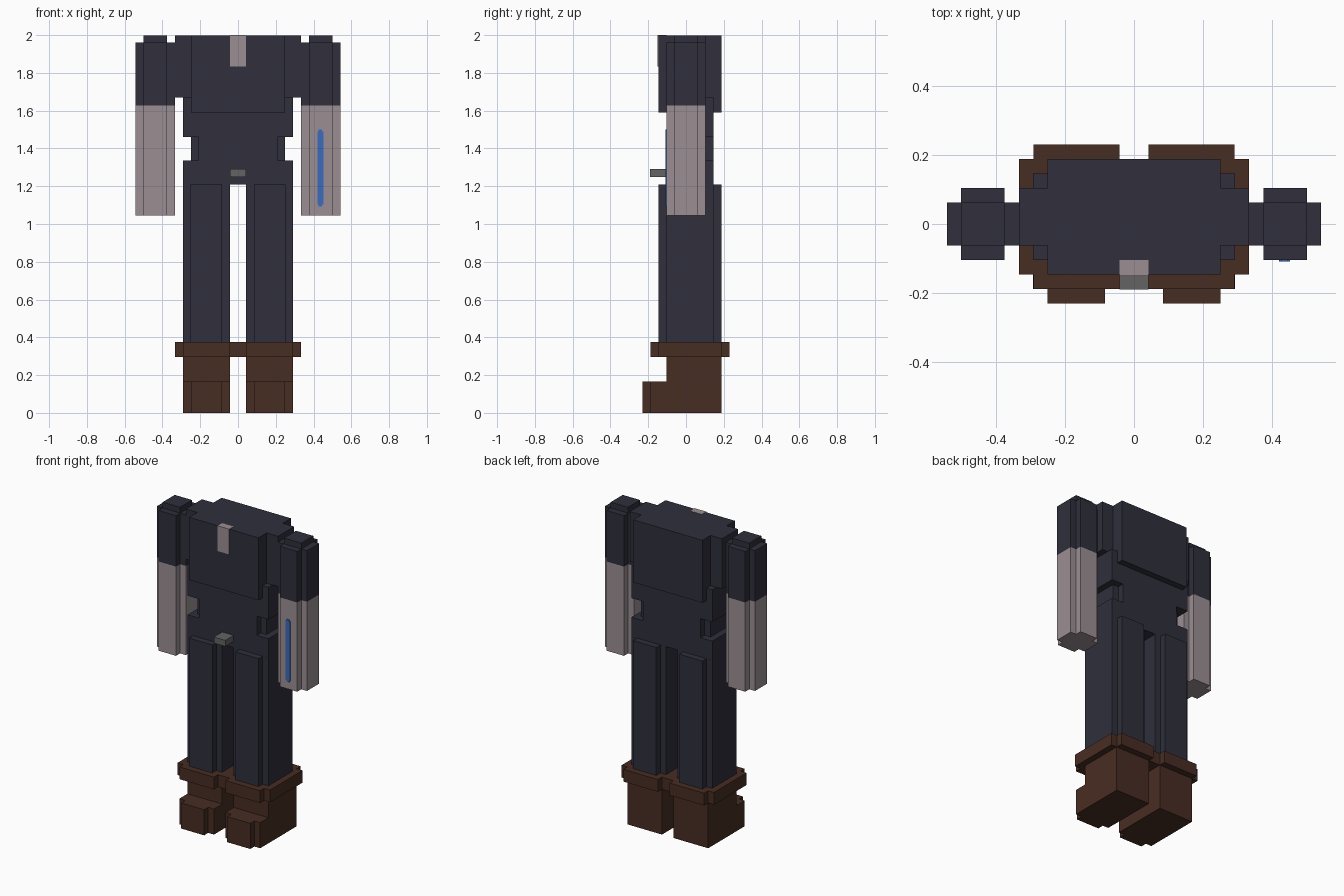
import bpy
import bmesh

cube = bpy.data.objects.get("Cube")
if cube:
    bpy.data.objects.remove(cube, do_unlink=True)


def material(name, r, g, b):
    m = bpy.data.materials.new(name)
    m.use_nodes = True
    m.diffuse_color = (r, g, b, 1)
    m.node_tree.nodes["Principled BSDF"].inputs["Base Color"].default_value = (r, g, b, 1)
    return m


CLOTH = material("dark blue cloth", 0.029, 0.028, 0.046)
PALE = material("pale skin", 0.33, 0.275, 0.295)
LEATHER = material("brown leather", 0.064, 0.026, 0.017)
METAL = material("grey metal", 0.125, 0.125, 0.125)
BLUE = material("blue stripe", 0.045, 0.147, 0.5)

U = 0.0417  # edge of one block


def prism(name, mat, x, y, z, step=(0, 0), axis="z"):
    """Box between the given ranges; step cuts square notches from the four
    corners of the section across the axis, giving a cross-shaped outline."""
    (u0, u1), (v0, v1) = (x, y) if axis == "z" else (x, z)
    w0, w1 = z if axis == "z" else y
    a, b = step
    if a:
        outline = [(u0 + a, v0), (u1 - a, v0), (u1 - a, v0 + b), (u1, v0 + b),
                   (u1, v1 - b), (u1 - a, v1 - b), (u1 - a, v1), (u0 + a, v1),
                   (u0 + a, v1 - b), (u0, v1 - b), (u0, v0 + b), (u0 + a, v0 + b)]
    else:
        outline = [(u0, v0), (u1, v0), (u1, v1), (u0, v1)]
    bm = bmesh.new()
    rings = [[bm.verts.new((u, v, w) if axis == "z" else (u, w, v))
              for u, v in outline] for w in (w0, w1)]
    bm.faces.new(rings[0])
    bm.faces.new(rings[1])
    n = len(outline)
    for i in range(n):
        j = (i + 1) % n
        bm.faces.new((rings[0][i], rings[0][j], rings[1][j], rings[1][i]))
    bmesh.ops.recalc_face_normals(bm, faces=bm.faces)
    mesh = bpy.data.meshes.new(name)
    bm.to_mesh(mesh)
    bm.free()
    mesh.materials.append(mat)
    obj = bpy.data.objects.new(name, mesh)
    bpy.context.collection.objects.link(obj)
    return obj


# Torso
BODY_Y = (-0.104, 0.146)
prism("chest", CLOTH, (-0.25, 0.25), (-0.146, 0.188), (1.59, 1.998))
prism("shoulders", CLOTH, (-0.333, 0.333), (-0.062, 0.104), (1.67, 1.998))
prism("ribs", CLOTH, (-0.292, 0.292), BODY_Y, (1.46, 1.67))
prism("waist", CLOTH, (-0.25, 0.25), BODY_Y, (1.335, 1.46), (U, U))
prism("hips", CLOTH, (-0.292, 0.292), BODY_Y, (1.21, 1.335))
prism("buckle", METAL, (-U, U), (-0.19, -0.1), (1.25, 1.29))
prism("open_collar", PALE, (-U, U), (-0.15, -0.104), (1.835, 2.0))

# Limbs, once per side
for side, s in (("left", 1), ("right", -1)):
    def limb(part, mat, x, y, z, step=(0, 0)):
        prism(f"{side}_{part}", mat, sorted((s * x[0], s * x[1])), y, z, step)

    ARM_X, ARM_Y = (0.333, 0.542), (-0.104, 0.104)
    limb("forearm", PALE, ARM_X, ARM_Y, (1.045, 1.627), (U, U))
    limb("sleeve", CLOTH, ARM_X, ARM_Y, (1.627, 1.96), (U, U))
    limb("shoulder_cap", CLOTH, (0.375, 0.5), (-0.062, 0.062), (1.96, 1.998))

    LEG_X = (U, 0.292)
    limb("leg", CLOTH, LEG_X, (-0.146, 0.188), (0.3, 1.21), (U, U))
    limb("boot_cuff", LEATHER, (0, 0.333), (-0.188, 0.23), (0.295, 0.375), (U, U))
    limb("boot_shaft", LEATHER, LEG_X, (-0.104, 0.188), (0.167, 0.3))
    limb("boot_foot", LEATHER, LEG_X, (-0.188, 0.188), (0, 0.167))
    limb("boot_toe", LEATHER, (2 * U, 0.25), (-0.23, -0.188), (0, 0.167))

# Thin mark on the left forearm, with narrowed ends
prism("forearm_stripe", BLUE, (0.42, 0.452), (-0.108, -0.102), (1.092, 1.5),
      (0.007, 0.01), axis="y")
